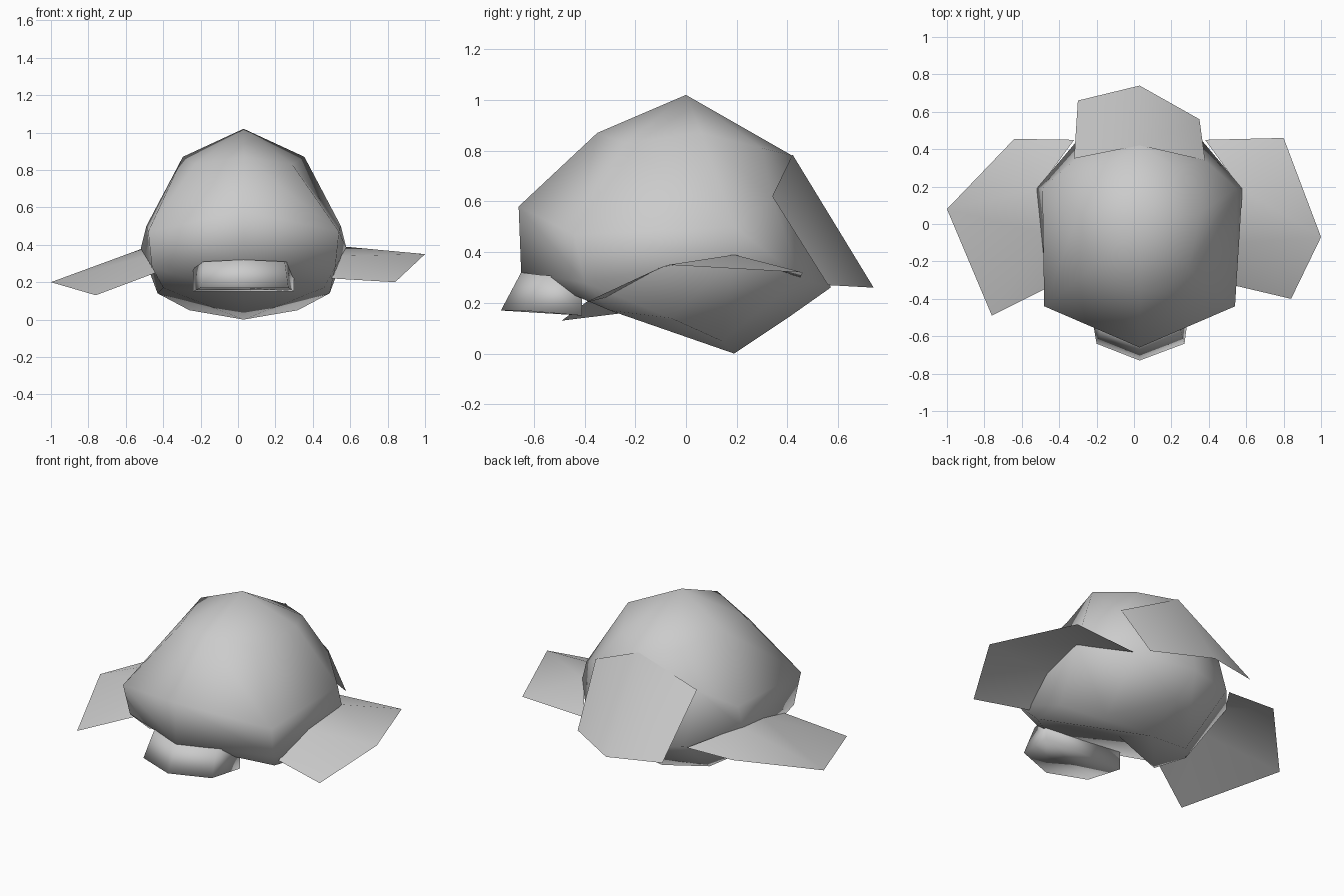
import bpy
import bmesh

if "Cube" in bpy.data.objects:
    bpy.data.objects.remove(bpy.data.objects["Cube"], do_unlink=True)

GREY = (0.6, 0.6, 0.6, 1.0)
CX = 0.03  # centre line of the body

mat = bpy.data.materials.new("plain grey")
mat.use_nodes = True
mat.diffuse_color = GREY
mat.node_tree.nodes["Principled BSDF"].inputs["Base Color"].default_value = GREY


def build(name, verts, faces, closed=False):
    """Make one smooth-shaded low-poly part."""
    bm = bmesh.new()
    vs = [bm.verts.new(v) for v in verts]
    for f in faces:
        bm.faces.new([vs[i] for i in f])
    if closed:
        bmesh.ops.recalc_face_normals(bm, faces=bm.faces)
    for f in bm.faces:
        f.smooth = True
    me = bpy.data.meshes.new(name)
    bm.to_mesh(me)
    bm.free()
    me.materials.append(mat)
    ob = bpy.data.objects.new(name, me)
    bpy.context.collection.objects.link(ob)
    return ob


def ring(half):
    """Mirror a half outline (front to back) into a full ring."""
    right = [(CX + x, y, z) for x, y, z in half]
    left = [(CX - x, y, z) for x, y, z in half[-2:0:-1]]
    return right + left


# Body: rings stacked between the crown and the lowest belly point
rings = [
    [(0, -.35, .87), (.26, -.24, .83), (.325, .06, .87), (.2, .3, .81), (0, .42, .78)],
    [(0, -.66, .58), (.51, -.44, .47), (.52, .19, .5), (.35, .34, .61), (0, .53, .55)],
    [(0, -.65, .32), (.49, -.4, .28), (.55, .19, .38), (.33, .45, .3), (0, .57, .26)],
    [(0, -.1, .13), (.43, -.3, .17), (.46, -.06, .14), (.29, .14, .05), (0, .4, .14)],
]
verts = [(CX, 0, 1.02)]
for r in rings:
    verts += ring(r)
verts.append((CX, .19, 0))
last = len(verts) - 1
faces = []
for i in range(8):
    j = (i + 1) % 8
    faces.append((0, 1 + i, 1 + j))
    for k in range(len(rings) - 1):
        a, b = 1 + 8 * k, 9 + 8 * k
        faces.append((a + i, b + i, b + j, a + j))
    faces.append((last, last - 8 + j, last - 8 + i))
build("body", verts, faces, closed=True)

# Tail flap: open sheet hanging from the upper back
build("tail_flap",
      [(CX, .42, .785), (.38, .34, .62), (.35, .56, .27),
       (CX, .74, .26), (-.3, .66, .28), (-.32, .35, .62)],
      [(0, 1, 2, 3), (0, 3, 4, 5)])

# Snout: wedge flaring down to a flat lip
top = [(-.24, -.41, .3), (-.18, -.57, .31), (CX, -.65, .32), (.25, -.57, .31), (.3, -.41, .3)]
lip = [(-.24, -.41, .15), (-.2, -.64, .17), (CX, -.73, .17), (.27, -.64, .17), (.3, -.41, .15)]
build("snout", top + lip,
      [(i, i + 1, i + 6, i + 5) for i in range(4)] + [(4, 0, 5, 9), (5, 6, 7, 8, 9), (0, 4, 3, 2, 1)],
      closed=True)


def flipper(name, ridge, fold, rim):
    """Thin sheet: rim runs root back, back corner, tip, front corner, root front."""
    order = [(0, 2, 3), (0, 3, 4), (0, 4, 1), (1, 4, 5), (1, 5, 6)]
    if rim[2][0] > 0:
        order = [f[::-1] for f in order]
    build(name, [ridge, fold] + rim, order)


# Side flippers, each with its own spread
flipper("left_flipper", (.57, .19, .39), (.55, -.1, .34),
        [(.38, .45, .3), (.8, .46, .32), (1, -.07, .35), (.84, -.4, .2), (.5, -.32, .22)])
flipper("right_flipper", (-.51, .19, .38), (-.49, -.05, .34),
        [(-.32, .45, .3), (-.64, .455, .31), (-1, .08, .2), (-.76, -.49, .13), (-.44, -.33, .25)])
